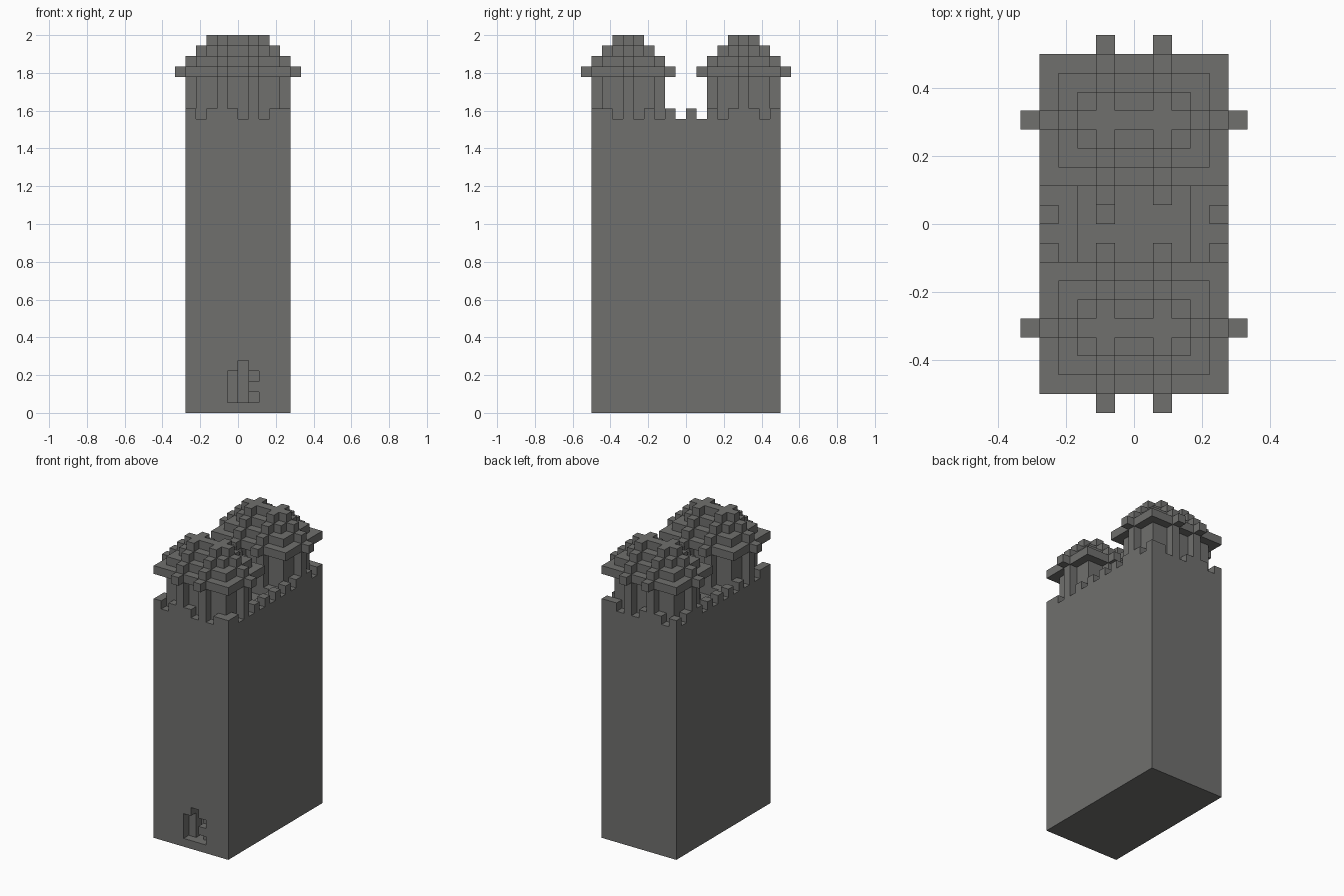
import bpy
import bmesh
from mathutils import Vector
from itertools import product

old = bpy.data.objects.get("Cube")
if old:
    bpy.data.objects.remove(old, do_unlink=True)

UNIT = 1 / 18  # edge of one stone block
HALF_X, HALF_Y, ROOF = 5, 9, 28

stone = bpy.data.materials.new("dark_grey_stone")
stone.use_nodes = True
colour = (0.16, 0.16, 0.155, 1)
stone.diffuse_color = colour
stone.node_tree.nodes["Principled BSDF"].inputs["Base Color"].default_value = colour


def box(x0, x1, y0, y1, z0, z1):
    """Set of block cells filling a box."""
    return set(product(range(x0, x1), range(y0, y1), range(z0, z1)))


def build(name, cells):
    """Skin a set of cells with outer faces only and merge flat areas."""
    bm = bmesh.new()
    verts = {}

    def vert(p):
        key = tuple(p)
        if key not in verts:
            verts[key] = bm.verts.new(Vector(key) * UNIT)
        return verts[key]

    for cell in cells:
        for axis in range(3):
            for side in (0, 1):
                near = list(cell)
                near[axis] += 2 * side - 1
                if tuple(near) in cells:
                    continue
                u, v = (axis + 1) % 3, (axis + 2) % 3
                ring = []
                for a, b in ((0, 0), (1, 0), (1, 1), (0, 1)):
                    p = list(cell)
                    p[axis] += side
                    p[u] += a
                    p[v] += b
                    ring.append(vert(p))
                bm.faces.new(ring if side else ring[::-1])
    bmesh.ops.dissolve_limit(bm, angle_limit=0.01, verts=bm.verts[:], edges=bm.edges[:])
    mesh = bpy.data.meshes.new(name)
    bm.to_mesh(mesh)
    bm.free()
    mesh.materials.append(stone)
    obj = bpy.data.objects.new(name, mesh)
    bpy.context.collection.objects.link(obj)
    return obj


# Main keep with a doorway and a sunken roof court
keep = box(-HALF_X, HALF_X, -HALF_Y, HALF_Y, 0, ROOF)
keep -= box(-1, 0, -9, -8, 1, 4)       # left of doorway
keep -= box(0, 1, -9, -7, 1, 5)        # tall middle of doorway
keep -= box(1, 2, -9, -8, 1, 2)        # lower notch
keep -= box(1, 2, -9, -8, 3, 4)        # upper notch
keep -= box(-3, 3, -2, 2, ROOF - 1, ROOF)
keep |= box(-2, -1, 0, 1, ROOF - 1, ROOF)

# Battlements: alternate blocks around the rim
for x, y in product(range(-HALF_X, HALF_X), range(-HALF_Y, HALF_Y)):
    on_side = x in (-HALF_X, HALF_X - 1)
    on_end = y in (-HALF_Y, HALF_Y - 1)
    if (on_side and (y % 2 == 0 or on_end)) or (on_end and x % 2 == 1):
        keep.add((x, y, ROOF))
build("keep", keep)


def ribbed(half, z0, z1, mid):
    """Rectangular layer with ribs sticking out one block on every side."""
    depth = half - 2
    cells = box(-half, half, mid - depth, mid + depth + 1, z0, z1)
    cells |= box(-half - 1, half + 1, mid, mid + 1, z0, z1)
    for x in (-2, 1):
        cells |= box(x, x + 1, mid - depth - 1, mid + depth + 2, z0, z1)
    return cells


# Two ribbed towers with an overhanging ledge and a stepped cap
for name, mid in (("front_tower", -6), ("back_tower", 5)):
    tower = ribbed(4, ROOF, 32, mid)
    for step, half in enumerate((5, 4, 3, 2)):
        tower |= ribbed(half, 32 + step, 33 + step, mid)
    build(name, tower)
